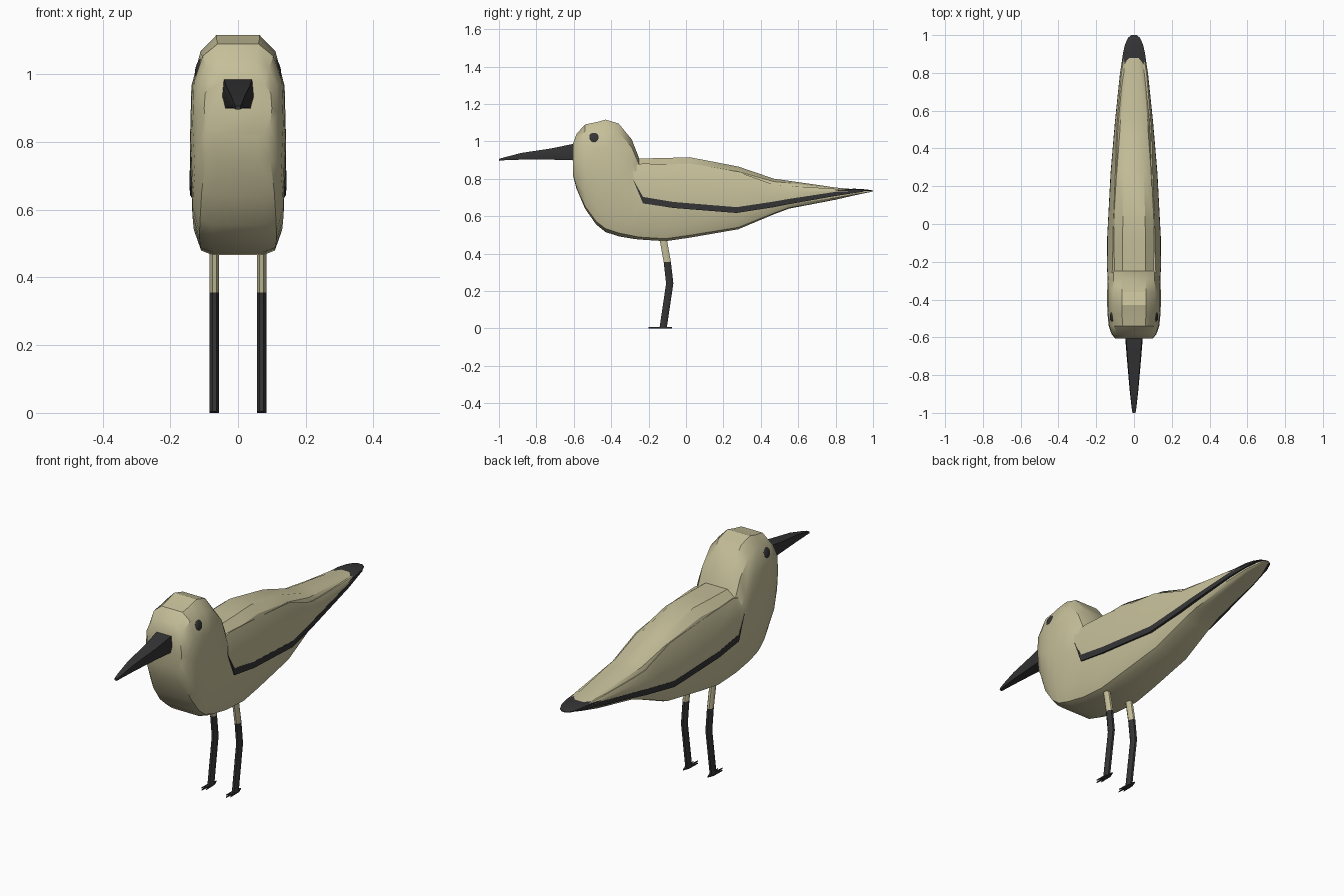
import bpy, bmesh, math
from mathutils import Matrix

if "Cube" in bpy.data.objects:
    bpy.data.objects.remove(bpy.data.objects["Cube"])


def material(name, rgb):
    m = bpy.data.materials.new(name)
    m.diffuse_color = (*rgb, 1)
    m.use_nodes = True
    m.node_tree.nodes["Principled BSDF"].inputs["Base Color"].default_value = m.diffuse_color
    return m


SAND = material("sand", (0.56, 0.52, 0.32))
DARK = material("charcoal", (0.035, 0.035, 0.037))


def finish(name, bm, mat, angle=32):
    bmesh.ops.recalc_face_normals(bm, faces=bm.faces)
    me = bpy.data.meshes.new(name)
    bm.to_mesh(me)
    bm.free()
    me.materials.append(mat)
    me.shade_smooth()
    me.set_sharp_from_angle(angle=math.radians(angle))
    ob = bpy.data.objects.new(name, me)
    bpy.context.collection.objects.link(ob)
    return ob


def loft(name, rings, mat, angle=32):
    bm = bmesh.new()
    vs = [[bm.verts.new(p) for p in r] for r in rings]
    n = len(rings[0])
    for a, b in zip(vs, vs[1:]):
        for i in range(n):
            j = (i + 1) % n
            bm.faces.new((a[i], a[j], b[j], b[i]))
    bm.faces.new(vs[0])
    bm.faces.new(vs[-1])
    return finish(name, bm, mat, angle)


def section(y, zb, zt, w, half):
    """Mirrored ring from a half profile of (width, height) fractions."""
    pts = [(x * w, y, zb + f * (zt - zb)) for x, f in half]
    return pts + [(-x, y, z) for x, y, z in reversed(pts)]


# body and head: y, bottom, top, half width
BODY_HALF = [(.55, 0), (.8, .03), (.95, .16), (1, .48), (.97, .75), (.78, .92), (.45, 1)]
body = [(-.605, .82, .985, .10), (-.585, .745, 1.04, .118), (-.54, .64, 1.09, .134),
        (-.48, .555, 1.102, .14), (-.43, .515, 1.116, .142), (-.36, .492, 1.095, .142),
        (-.29, .48, 1.01, .14), (-.25, .475, .908, .138), (-.11, .466, .911, .136),
        (.02, .485, .915, .131), (.28, .53, .865, .116), (.47, .61, .80, .098),
        (.55, .64, .789, .091), (.8, .688, .753, .066), (.9, .711, .744, .05),
        (1.0, .732, .735, .014)]
loft("body", [section(*s, BODY_HALF) for s in body], SAND)

# dark tail rim
RIM = [(1, 0), (1, .6), (.7, 1)]
tail = [(.55, .733, .738, .096), (.8, .733, .741, .073), (.9, .735, .747, .059),
        (.95, .735, .744, .048), (.985, .734, .740, .032), (1.0, .734, .737, .015)]
loft("tail_rim", [section(*s, RIM) for s in tail], DARK)

# bill
BILL_HALF = [(.8, 0), (1, .42), (.9, 1)]
bill = [(-.57, .897, .987, .047), (-.61, .899, .985, .046), (-.72, .902, .962, .037),
        (-.88, .902, .938, .023), (-.97, .899, .915, .013), (-1.0, .896, .906, .008)]
loft("bill", [section(*s, BILL_HALF) for s in bill], DARK)

# wing: y, top edge, stripe top, stripe bottom, top half width, outer half width
wing = [(-.28, .87, .792, .788, .120, .139), (-.23, .882, .703, .668, .113, .142),
        (-.07, .874, .676, .644, .112, .141), (.27, .84, .648, .617, .099, .123),
        (.47, .768, .678, .648, .093, .106), (.55, .762, .692, .664, .088, .099),
        (.8, .746, .730, .708, .066, .073), (.95, .739, .737, .731, .042, .047)]

for side, s in (("left", 1), ("right", -1)):
    panel, stripe = [], []
    for y, zt, zs, zb, xt, xo in wing:
        zm = zt - .45 * (zt - zs)
        panel.append([(s * xt, y, zt), (s * xo, y, zm), (s * xo, y, zs),
                      (s * xo * .6, y, zs), (s * xt * .6, y, zt - .1 * (zt - zs))])
        stripe.append([(s * (xo + .001), y, zs), (s * (xo + .001), y, zb),
                       (s * xo * .6, y, zb), (s * xo * .6, y, zs)])
    loft(side + "_wing", panel, SAND)
    loft(side + "_wing_stripe", stripe, DARK)

    # eye
    bm = bmesh.new()
    bmesh.ops.create_uvsphere(
        bm, u_segments=16, v_segments=10, radius=1,
        matrix=Matrix.Translation((s * .116, -.49, 1.02))
        @ Matrix.Rotation(math.radians(-16 * s), 4, 'Y')
        @ Matrix.Diagonal((.009, .028, .028, 1)))
    finish(side + "_eye", bm, DARK)

    # leg
    def ring(y, z, ry):
        return [(s * .07 + .014 * math.cos(math.pi * (k + .5) / 4) / .924,
                 y + ry * math.sin(math.pi * (k + .5) / 4), z) for k in range(8)]
    loft(side + "_thigh", [ring(-.128, .51, .021), ring(-.10, .355, .021)], SAND, 50)
    loft(side + "_shank", [ring(-.10, .355, .021), ring(-.087, .24, .021),
                           ring(-.122, .004, .021)], DARK, 50)

    # foot: three thin toes forward, one back
    bm = bmesh.new()
    outline = [(-.013, -.11), (-.014, -.18), (-.006, -.145), (0, -.2), (.006, -.145),
               (.014, -.18), (.013, -.11), (0, -.075)]
    f = bm.faces.new([bm.verts.new((s * .07 + x, y, 0)) for x, y in outline])
    top = bmesh.ops.extrude_face_region(bm, geom=[f])["geom"]
    bmesh.ops.translate(bm, vec=(0, 0, .006),
                        verts=[v for v in top if isinstance(v, bmesh.types.BMVert)])
    finish(side + "_foot", bm, DARK)
